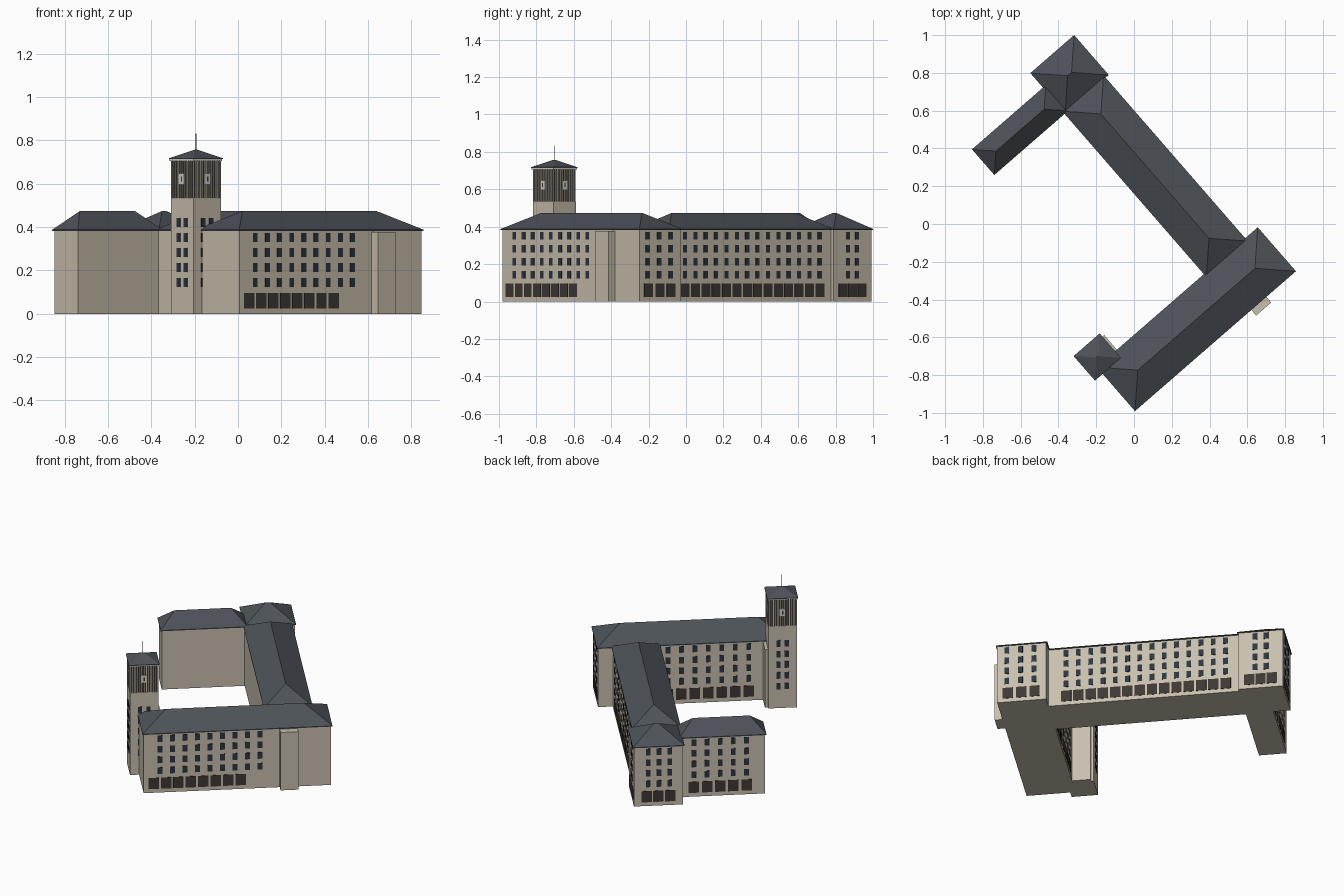
import bpy, bmesh, math

if "Cube" in bpy.data.objects:
    bpy.data.objects.remove(bpy.data.objects["Cube"])

ANGLE = math.radians(41)      # the whole complex is turned on its plot
EAVE, RIDGE, INSET = 0.383, 0.474, 0.007


def material(name, rgb):
    m = bpy.data.materials.new(name)
    m.diffuse_color = (*rgb, 1)
    m.use_nodes = True
    m.node_tree.nodes["Principled BSDF"].inputs["Base Color"].default_value = m.diffuse_color
    return m


STONE = material("stone", (0.58, 0.52, 0.42))
SLATE = material("slate", (0.075, 0.085, 0.1))
GLASS = material("glass", (0.025, 0.035, 0.05))
SHOP = material("shopfront", (0.05, 0.04, 0.035))
TRIM = material("trim", (0.65, 0.63, 0.58))


def add_box(bm, x0, x1, y0, y1, z0, z1):
    v = [bm.verts.new((x, y, z)) for z in (z0, z1)
         for x, y in ((x0, y0), (x1, y0), (x1, y1), (x0, y1))]
    for f in ((3, 2, 1, 0), (4, 5, 6, 7), (0, 1, 5, 4), (1, 2, 6, 5), (2, 3, 7, 6), (3, 0, 4, 7)):
        bm.faces.new([v[i] for i in f])


def finish(bm, name, mat):
    bmesh.ops.recalc_face_normals(bm, faces=bm.faces)
    me = bpy.data.meshes.new(name)
    bm.to_mesh(me)
    bm.free()
    me.materials.append(mat)
    ob = bpy.data.objects.new(name, me)
    ob.rotation_euler.z = ANGLE
    bpy.context.collection.objects.link(ob)
    return ob


def boxes(name, mat, items):
    bm = bmesh.new()
    for b in items:
        add_box(bm, *b)
    return finish(bm, name, mat)


def hip_roof(name, x0, x1, y0, y1, z0=EAVE, z1=RIDGE, lip=0.005):
    """Hipped roof on a thin eaves slab; the ridge follows the longer side."""
    bm = bmesh.new()
    cx, cy, h = (x0 + x1) / 2, (y0 + y1) / 2, min(x1 - x0, y1 - y0) / 2
    corners = ((x0, y0), (x1, y0), (x1, y1), (x0, y1))
    low = [bm.verts.new((x, y, z0)) for x, y in corners]
    v = [bm.verts.new((x, y, z0 + lip)) for x, y in corners]
    bm.faces.new(low[::-1])
    for i in range(4):
        j = (i + 1) % 4
        bm.faces.new((low[i], low[j], v[j], v[i]))
    if x1 - x0 >= y1 - y0:
        p, q = bm.verts.new((x0 + h, cy, z1)), bm.verts.new((x1 - h, cy, z1))
        faces = ((v[0], v[1], q, p), (v[1], v[2], q), (v[2], v[3], p, q), (v[3], v[0], p))
    else:
        p, q = bm.verts.new((cx, y0 + h, z1)), bm.verts.new((cx, y1 - h, z1))
        faces = ((v[0], v[1], p), (v[1], v[2], q, p), (v[2], v[3], q), (v[3], v[0], p, q))
    for f in faces:
        bm.faces.new(f)
    return finish(bm, name, SLATE)


def panel(axis, plane, c, z, w, h, d=0.002):
    """Thin box lying on a wall whose normal is the given axis."""
    if axis == "x":
        return (plane - d, plane + d, c - w / 2, c + w / 2, z - h / 2, z + h / 2)
    return (c - w / 2, c + w / 2, plane - d, plane + d, z - h / 2, z + h / 2)


def spread(first, last, n):
    return [first + (last - first) * i / (n - 1) for i in range(n)]


ROWS = spread(0.1435, 0.352, 4)


def facade(name, axis, plane, upper, ground=None, rows=ROWS, w=0.028):
    boxes(name + "_windows", GLASS,
          [panel(axis, plane, c, z, w, 0.042) for c in spread(*upper) for z in rows])
    if ground:
        boxes(name + "_shopfronts", SHOP,
              [panel(axis, plane, c, 0.061, 0.062, 0.072) for c in spread(*ground)])


# Four wings: roof footprint, walls set in under the eaves
wings = {
    "front_wing": (-0.646, 0.483, -0.751, -0.443),
    "long_wing": (0.105, 0.395, -0.463, 0.70),
    "corner_block": (0.11, 0.417, 0.683, 0.963),
    "left_wing": (-0.388, 0.13, 0.681, 0.861),
}
for name, (x0, x1, y0, y1) in wings.items():
    boxes(name + "_walls", STONE,
          [(x0 + INSET, x1 - INSET, y0 + INSET, y1 - INSET, 0, EAVE)])
    hip_roof(name + "_roof", x0, x1, y0, y1)

# Stair bay on the street side and link beside the tower
boxes("stair_bay", STONE, [(0.17, 0.276, -0.79, -0.73, 0, 0.378)])
boxes("tower_link", STONE, [(-0.60, -0.505, -0.47, -0.34, 0, 0.378)])

# Windows and shopfronts of each facade
facade("front_street", "y", -0.744, (-0.542, 0.053, 9), (-0.58, -0.063, 8))
facade("front_court", "y", -0.45, (0.06, -0.42, 7), (0.06, -0.42, 7))
facade("front_end", "x", 0.476, (-0.686, -0.523, 3), (-0.68, -0.52, 3))
facade("long_street", "x", 0.388, (-0.345, 0.61, 14), (-0.345, 0.61, 14))
facade("corner_street", "x", 0.41, (0.79, 0.855, 2), (0.755, 0.89, 3))
facade("corner_back", "y", 0.956, (0.197, 0.325, 3), (0.195, 0.335, 3))
facade("left_back", "y", 0.854, (0.043, -0.27, 5), (0.043, -0.27, 5))

# Tower shaft
TX0, TX1, TY0, TY1 = -0.693, -0.524, -0.483, -0.325
CX, CY = (TX0 + TX1) / 2, (TY0 + TY1) / 2
boxes("tower_shaft", STONE, [(TX0, TX1, TY0, TY1, 0, 0.535)])
T_ROWS = spread(0.1435, 0.4215, 5)
facade("tower_left", "x", TX0, (CY - 0.025, CY + 0.025, 2), rows=T_ROWS, w=0.025)
facade("tower_front", "y", TY0, (CX - 0.025, CX + 0.025, 2), rows=T_ROWS, w=0.025)
facade("tower_back", "y", TY1, (CX - 0.025, CX + 0.025, 2), rows=T_ROWS, w=0.025)

# Louvred top stage: dark core with upright fins on every side
g = 0.005
boxes("belfry_core", SHOP, [(TX0 + g, TX1 - g, TY0 + g, TY1 - g, 0.535, 0.706)])
fins, clocks, frames = [], [], []
for axis, planes, (a, b), mid in (("x", (TX0, TX1), (TY0, TY1), CY), ("y", (TY0, TY1), (TX0, TX1), CX)):
    for p, s in zip(planes, (1, -1)):
        fins += [panel(axis, p + s * 0.003, c, 0.62, 0.004, 0.171, 0.003)
                 for c in spread(a + 0.003, b - 0.003, 13)]
        frames.append(panel(axis, p, mid, 0.622, 0.036, 0.05, 0.003))
        clocks.append(panel(axis, p - s * 0.002, mid, 0.622, 0.007, 0.022, 0.002))
boxes("belfry_fins", STONE, fins)
boxes("clock_panels", TRIM, frames)
boxes("clock_marks", SHOP, clocks)

# Cornice, pyramid roof and mast
boxes("tower_cornice", TRIM, [(TX0 - 0.004, TX1 + 0.004, TY0 - 0.004, TY1 + 0.004, 0.706, 0.716)])
hip_roof("tower_roof", TX0 - 0.007, TX1 + 0.007, TY0 - 0.007, TY1 + 0.007, 0.714, 0.758, 0.004)
boxes("mast", SLATE, [(CX - 0.0015, CX + 0.0015, CY - 0.0015, CY + 0.0015, 0.75, 0.833)])
